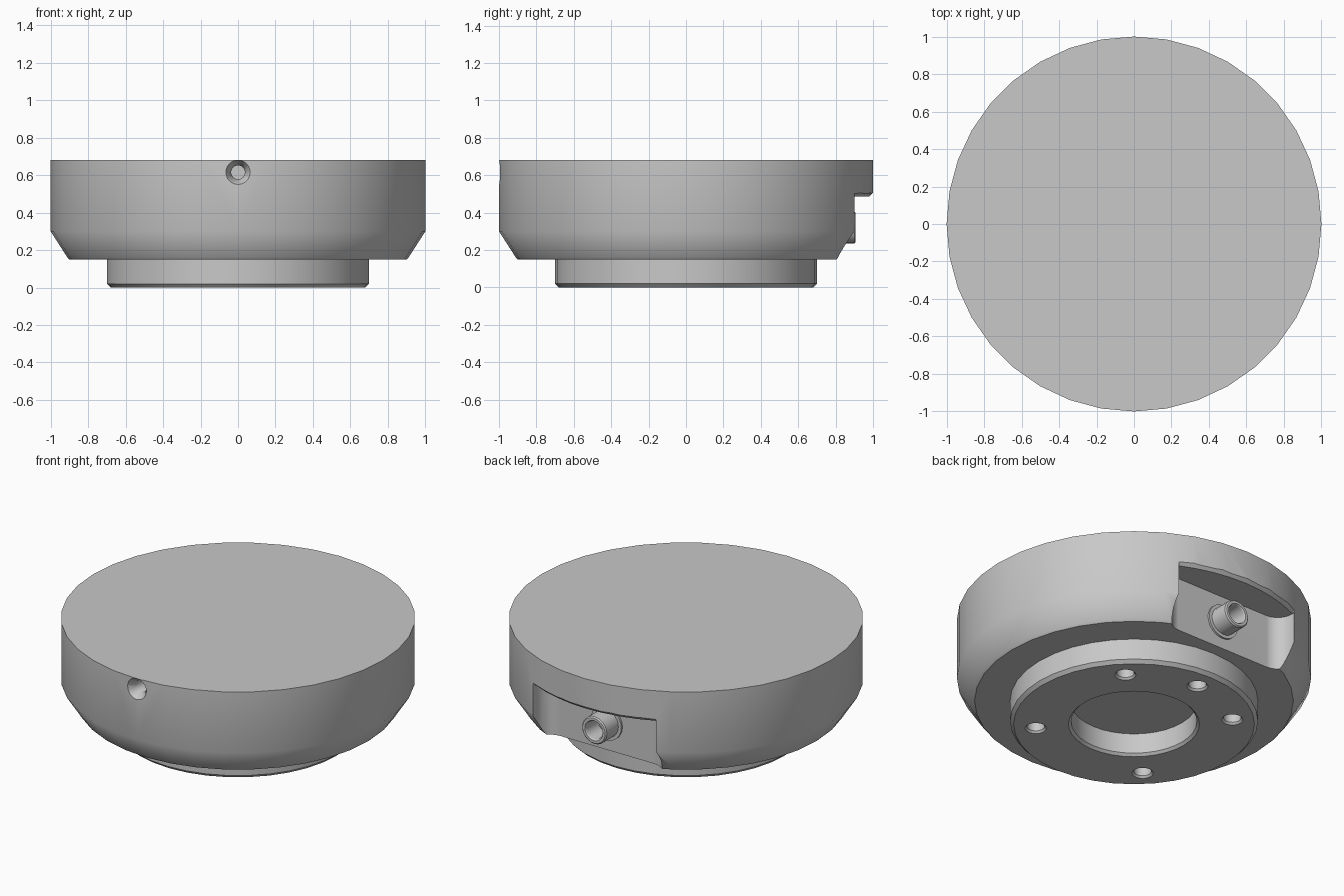
import bpy, bmesh, math
from mathutils import Matrix, Vector

cube = bpy.data.objects.get("Cube")
if cube:
    bpy.data.objects.remove(cube, do_unlink=True)

grey = bpy.data.materials.new("plain grey")
grey.use_nodes = True
GREY = (0.58, 0.58, 0.58, 1)
grey.diffuse_color = GREY
grey.node_tree.nodes["Principled BSDF"].inputs["Base Color"].default_value = GREY


def finish(name, bm, matrix=Matrix()):
    bmesh.ops.recalc_face_normals(bm, faces=bm.faces)
    mesh = bpy.data.meshes.new(name)
    bm.to_mesh(mesh)
    bm.free()
    mesh.transform(matrix)
    mesh.materials.append(grey)
    ob = bpy.data.objects.new(name, mesh)
    bpy.context.collection.objects.link(ob)
    return ob


def lathe(name, profile, steps=36, turn=360, closed=False, matrix=Matrix()):
    """Turn (radius, height) points about the z axis and cap the open ends."""
    bm = bmesh.new()
    verts = [bm.verts.new((r, 0, z)) for r, z in profile]
    edges = [bm.edges.new(p) for p in zip(verts, verts[1:])]
    if closed:
        edges.append(bm.edges.new((verts[-1], verts[0])))
    bmesh.ops.spin(bm, geom=verts + edges, cent=(0, 0, 0), axis=(0, 0, 1),
                   angle=math.radians(turn), steps=steps, use_duplicate=False)
    bmesh.ops.remove_doubles(bm, verts=bm.verts, dist=1e-5)
    bmesh.ops.holes_fill(bm, edges=[e for e in bm.edges if e.is_boundary], sides=0)
    return finish(name, bm, matrix)


def drill(name, location, tilt, radius, rim, chamfer, depth, steps=24):
    """Countersunk round cutter; local z points out of the drilled surface."""
    profile = [(radius, -depth), (radius, -chamfer), (rim, 0), (rim, 0.05)]
    m = Matrix.Translation(location) @ Matrix.Rotation(math.radians(tilt), 4, 'X')
    return lathe(name, profile, steps, matrix=m)


def activate(ob):
    bpy.ops.object.select_all(action='DESELECT')
    ob.select_set(True)
    bpy.context.view_layer.objects.active = ob


def cut(ob, cutters):
    activate(ob)
    for c in cutters:
        mod = ob.modifiers.new("cut", 'BOOLEAN')
        mod.operation = 'DIFFERENCE'
        mod.solver = 'EXACT'
        mod.object = c
        bpy.ops.object.modifier_apply(modifier=mod.name)
        bpy.data.objects.remove(c, do_unlink=True)


def smooth(ob):
    activate(ob)
    bpy.ops.object.shade_smooth_by_angle(angle=math.radians(36))
    mod = ob.modifiers.new("weighted normals", 'WEIGHTED_NORMAL')
    mod.keep_sharp = True


# Turned housing: mounting flange, flared shoulder and drum
housing = lathe("housing", [(0.68, 0), (0.70, 0.02), (0.70, 0.15), (0.90, 0.15),
                            (0.91, 0.16), (1, 0.30), (1, 0.68)])

# Rear connector pocket with rounded inner corners, open at the bottom
HALF, FLOOR, FILLET, CEILING = 0.425, 0.775, 0.10, 0.485
outline = [Vector((HALF, 1.2, 0))]
for i in range(7):
    a = math.radians(15 * i)
    outline.append(Vector((HALF - FILLET + FILLET * math.cos(a),
                           FLOOR + FILLET - FILLET * math.sin(a), 0)))
outline += [Vector((-p.x, p.y, 0)) for p in reversed(outline)]
bm = bmesh.new()
base = bm.faces.new([bm.verts.new(p) for p in outline])
top = bmesh.ops.extrude_face_region(bm, geom=[base])["geom"]
bmesh.ops.translate(bm, vec=(0, 0, CEILING),
                    verts=[v for v in top if isinstance(v, bmesh.types.BMVert)])
pocket = finish("pocket_cutter", bm)

# Bevel along the outer lip above the pocket
span = 2 * math.degrees(math.asin(HALF))
lip = lathe("lip_cutter", [(0.975, 0.48), (1.03, 0.535), (1.03, 0.48)], 8, span, True,
            Matrix.Rotation(math.radians(90 - span / 2), 4, 'Z'))

# Front locating hole, central bore and bolt holes
cutters = [pocket, lip,
           drill("front_hole", (0, -0.995, 0.615), 90, 0.037, 0.065, 0.04, 0.12),
           drill("central_bore", (0, 0, 0), 180, 0.355, 0.37, 0.015, 0.14, 36)]
for angle in (45, 90, 135, 225, 315):
    a = math.radians(angle)
    spot = (0.557 * math.cos(a), 0.557 * math.sin(a), 0)
    cutters.append(drill("bolt_hole", spot, 180, 0.05, 0.06, 0.012, 0.18))
cut(housing, cutters)
smooth(housing)

# Hollow connector on the pocket wall
outward = Matrix.Translation((0, FLOOR, 0.32)) @ Matrix.Rotation(math.radians(-90), 4, 'X')
collar = lathe("connector_collar", [(0.085, -0.01), (0.105, -0.01), (0.105, 0.012),
                                    (0.085, 0.012)], 24, closed=True, matrix=outward)
tube = lathe("connector_tube", [(0.085, -0.02), (0.085, 0.125), (0.078, 0.132),
                                (0.062, 0.132), (0.055, 0.122), (0.055, 0.01)],
             24, matrix=outward)
smooth(collar)
smooth(tube)
